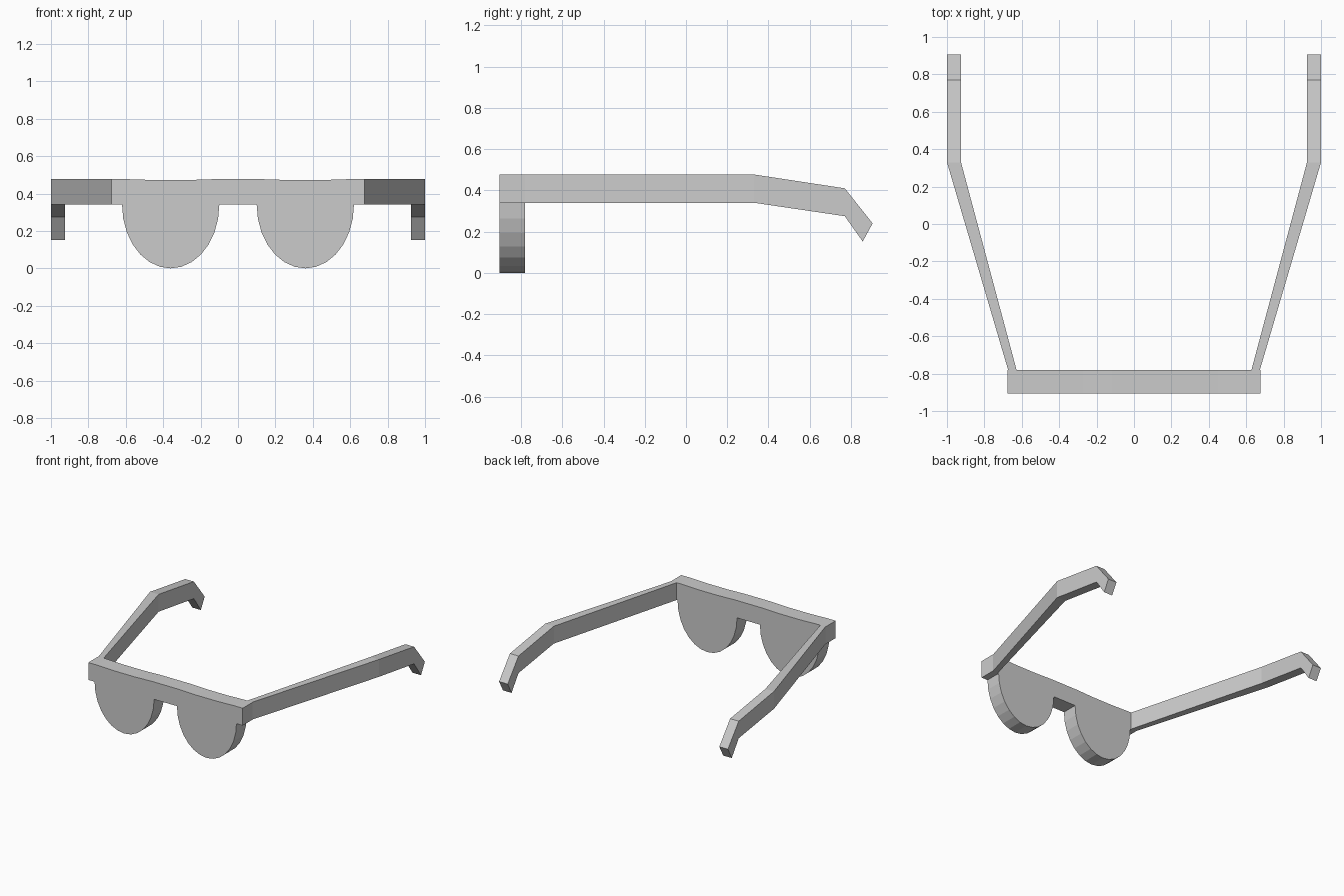
import bpy, bmesh
from math import sin, cos, pi

if "Cube" in bpy.data.objects:
    bpy.data.objects.remove(bpy.data.objects["Cube"])


def finish(name, bm):
    bmesh.ops.recalc_face_normals(bm, faces=bm.faces)
    mesh = bpy.data.meshes.new(name)
    bm.to_mesh(mesh)
    bm.free()
    obj = bpy.data.objects.new(name, mesh)
    bpy.context.collection.objects.link(obj)
    return obj


# Front frame: one flat outline with two rounded lenses, extruded in depth
Y_FRONT, Y_BACK, Z_LOW, Z_TOP = -0.905, -0.78, 0.34, 0.477
LENS_X, LENS_RX, LENS_RZ, SEGMENTS = 0.36, 0.26, 0.34, 14
half = [(LENS_X - LENS_RX * cos(pi * i / SEGMENTS),
         Z_LOW - LENS_RZ * sin(pi * i / SEGMENTS)) for i in range(SEGMENTS + 1)]
# outer end and the very shallow dip along the top edge
half += [(0.675, Z_LOW), (0.675, Z_TOP), (0.60, Z_TOP), (0.45, 0.472),
         (0.27, 0.472), (0.12, Z_TOP)]
outline = half + [(-x, z) for x, z in reversed(half)]

bm = bmesh.new()
face = bm.faces.new([bm.verts.new((x, Y_FRONT, z)) for x, z in outline])
ext = bmesh.ops.extrude_face_region(bm, geom=[face])
moved = [v for v in ext["geom"] if isinstance(v, bmesh.types.BMVert)]
bmesh.ops.translate(bm, verts=moved, vec=(0, Y_BACK - Y_FRONT, 0))
finish("front_frame", bm)

# Temples: a rectangular section swept through four stations
# (inner x, outer x, top (y, z), bottom (y, z))
stations = [
    (0.628, 0.673, (-0.78, 0.477), (-0.78, 0.34)),
    (0.925, 1.0, (0.33, 0.477), (0.33, 0.34)),
    (0.925, 1.0, (0.77, 0.41), (0.77, 0.275)),
    (0.925, 1.0, (0.905, 0.24), (0.857, 0.152)),
]
bm = bmesh.new()
rings = [[bm.verts.new(p) for p in ((xi, *bot), (xo, *bot), (xo, *top), (xi, *top))]
         for xi, xo, top, bot in stations]
for a, b in zip(rings, rings[1:]):
    for i in range(4):
        j = (i + 1) % 4
        bm.faces.new((a[i], a[j], b[j], b[i]))
bm.faces.new(rings[0])
bm.faces.new(rings[-1])
temples = finish("temple_arms", bm)
temples.modifiers.new("Mirror", "MIRROR").use_axis[0] = True
